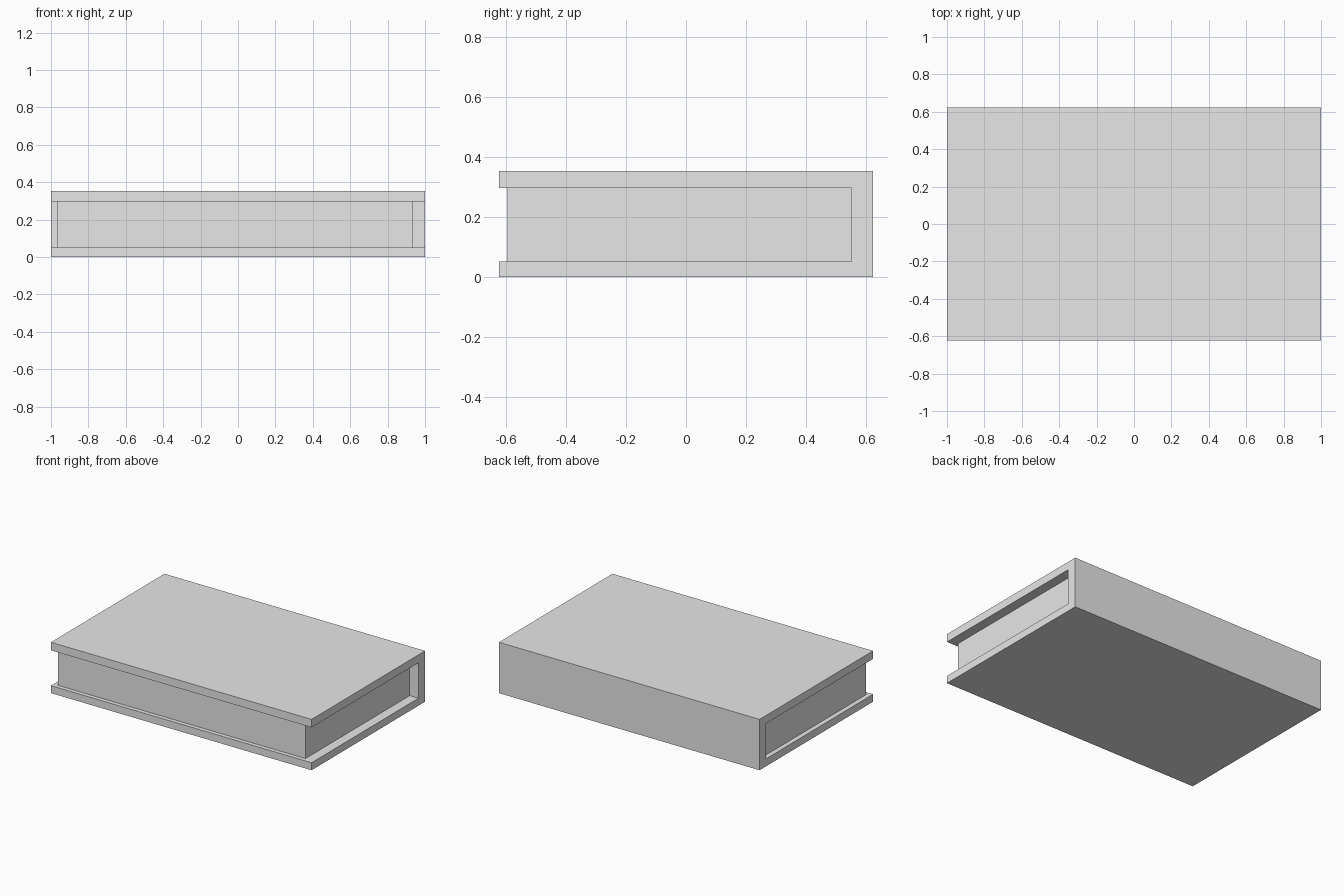
import bpy
import bmesh

# Remove the default cube
cube = bpy.data.objects.get("Cube")
if cube:
    bpy.data.objects.remove(cube, do_unlink=True)

# Single grey material
grey = bpy.data.materials.new("light_grey")
grey.use_nodes = True
colour = (0.8, 0.8, 0.8, 1)
grey.diffuse_color = colour
grey.node_tree.nodes["Principled BSDF"].inputs["Base Color"].default_value = colour


def extrude_profile(name, profile, x_min, x_max):
    """Extrude a closed (y, z) outline along x."""
    bm = bmesh.new()
    face = bm.faces.new([bm.verts.new((x_min, y, z)) for y, z in profile])
    result = bmesh.ops.extrude_face_region(bm, geom=[face])
    moved = [v for v in result["geom"] if isinstance(v, bmesh.types.BMVert)]
    bmesh.ops.translate(bm, verts=moved, vec=(x_max - x_min, 0, 0))
    bmesh.ops.recalc_face_normals(bm, faces=bm.faces)
    mesh = bpy.data.meshes.new(name)
    bm.to_mesh(mesh)
    bm.free()
    mesh.materials.append(grey)
    obj = bpy.data.objects.new(name, mesh)
    bpy.context.collection.objects.link(obj)
    return obj


HEIGHT = 0.353
FRONT, BACK = -0.622, 0.622
LOW, HIGH = 0.052, 0.297      # inner faces of the two boards
SPINE = 0.55                  # inner face of the spine

# Cover: two boards joined by the spine at the back
extrude_profile("cover", [
    (FRONT, 0), (BACK, 0), (BACK, HEIGHT), (FRONT, HEIGHT),
    (FRONT, HIGH), (SPINE, HIGH), (SPINE, LOW), (FRONT, LOW),
], -1, 1)

# Page block, set in from the cover edges
extrude_profile("pages", [
    (-0.593, LOW), (SPINE, LOW), (SPINE, HIGH), (-0.593, HIGH),
], -0.967, 0.933)
